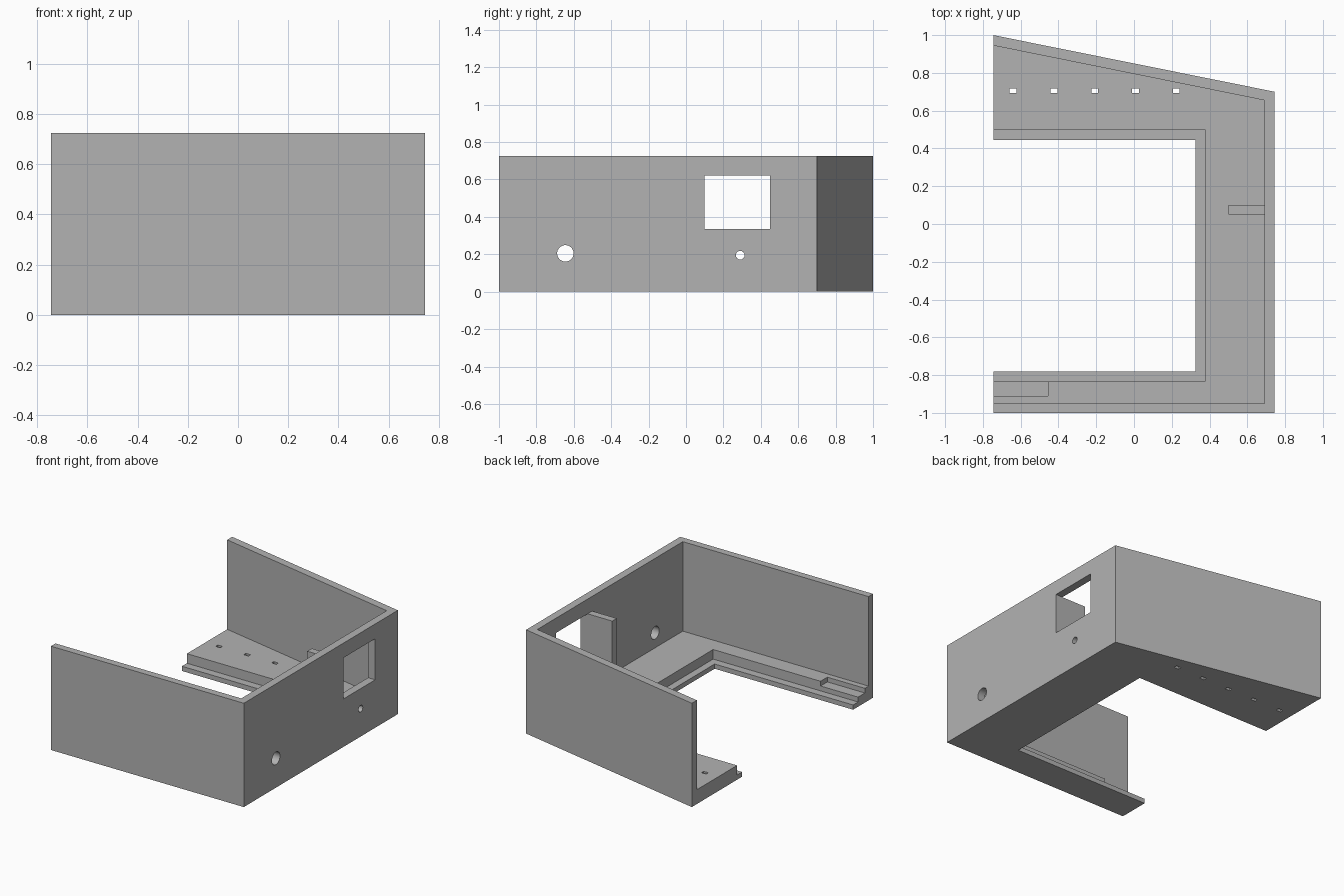
import bpy
import bmesh
import math
from mathutils import Vector

cube = bpy.data.objects.get("Cube")
if cube:
    bpy.data.objects.remove(cube, do_unlink=True)

# Single material
grey = bpy.data.materials.new("plain grey")
grey.use_nodes = True
COLOUR = (0.45, 0.45, 0.45, 1)
grey.diffuse_color = COLOUR
grey.node_tree.nodes["Principled BSDF"].inputs["Base Color"].default_value = COLOUR

# Main dimensions
W, D, H = 0.745, 1.0, 0.725
LIP, FLOOR = 0.033, 0.10
INNER_X, BACK_RIGHT = 0.69, 0.70


def prism(name, outline, z0, z1):
    """Extrude a flat outline from z0 up to z1."""
    bm = bmesh.new()
    face = bm.faces.new([bm.verts.new((x, y, z0)) for x, y in outline])
    top = bmesh.ops.extrude_face_region(bm, geom=[face])["geom"]
    verts = [v for v in top if isinstance(v, bmesh.types.BMVert)]
    bmesh.ops.translate(bm, verts=verts, vec=Vector((0, 0, z1 - z0)))
    bmesh.ops.recalc_face_normals(bm, faces=bm.faces[:])
    mesh = bpy.data.meshes.new(name)
    bm.to_mesh(mesh)
    bm.free()
    mesh.materials.append(grey)
    obj = bpy.data.objects.new(name, mesh)
    bpy.context.collection.objects.link(obj)
    return obj


def box(name, x0, x1, y0, y1, z0, z1):
    return prism(name, [(x0, y0), (x1, y0), (x1, y1), (x0, y1)], z0, z1)


def boolean(target, other, operation):
    """Apply a boolean and discard the helper object."""
    other.hide_render = True
    mod = target.modifiers.new(operation.lower(), "BOOLEAN")
    mod.operation = operation
    mod.solver = "EXACT"
    mod.object = other
    bpy.context.view_layer.objects.active = target
    bpy.ops.object.modifier_apply(modifier=mod.name)
    bpy.data.objects.remove(other, do_unlink=True)


def u_outline(edge_x, front_y, back_y):
    """Footprint with a slanted back edge and a bay open towards -x."""
    return [(-W, D), (-W, back_y), (edge_x, back_y), (edge_x, front_y),
            (-W, front_y), (-W, -D), (W, -D), (W, BACK_RIGHT)]


# Stepped floor: thin lip around the bay, thicker floor behind it
casing = prism("casing", u_outline(0.325, -0.78, 0.445), 0, LIP)
boolean(casing, prism("floor", u_outline(0.375, -0.835, 0.50), 0, FLOOR), "UNION")

# Three walls as one band open on the -x side
walls = [(-W, D), (-W, 0.945), (INNER_X, 0.655), (INNER_X, -0.95),
         (-W, -0.95), (-W, -D), (W, -D), (W, BACK_RIGHT)]
boolean(casing, prism("walls", walls, 0, H), "UNION")

# Upright bracket beside the window
boolean(casing, box("bracket", 0.50, 0.72, 0.05, 0.10, 0.05, 0.622), "UNION")

# Window and shallow pocket at the end of the front floor
boolean(casing, box("window", 0.65, 0.8, 0.10, 0.45, 0.335, 0.622), "DIFFERENCE")
boolean(casing, box("pocket", -0.8, -0.455, -0.91, -0.8, 0.067, 0.2), "DIFFERENCE")

# Round holes through the right wall
for y, z, radius in [(-0.645, 0.205, 0.044), (0.29, 0.195, 0.023)]:
    bpy.ops.mesh.primitive_cylinder_add(vertices=32, radius=radius, depth=0.3,
                                        location=(W, y, z),
                                        rotation=(0, math.pi / 2, 0))
    drill = bpy.context.object
    drill.data.materials.append(grey)
    boolean(casing, drill, "DIFFERENCE")

# Row of small slots through the back floor
for i in range(5):
    x = -0.64 + i * 0.216
    boolean(casing, box("slot", x - 0.018, x + 0.018, 0.694, 0.718, -0.1, 0.2),
            "DIFFERENCE")

# Smooth the round holes, keep all other edges sharp
bpy.ops.object.select_all(action="DESELECT")
casing.select_set(True)
bpy.context.view_layer.objects.active = casing
bpy.ops.object.shade_smooth_by_angle(angle=math.radians(30))
